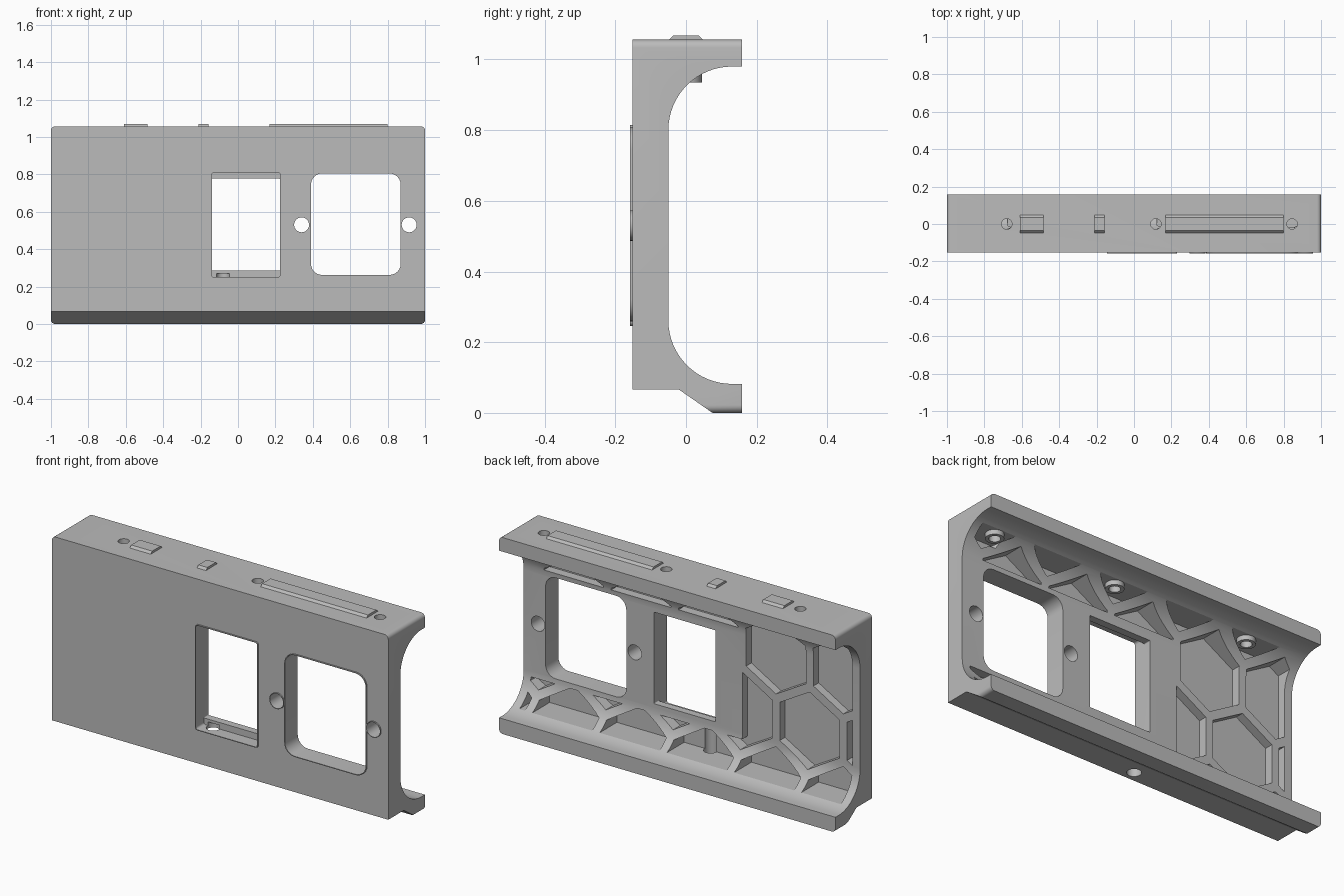
import bpy, bmesh, math

cube = bpy.data.objects.get("Cube")
if cube:
    bpy.data.objects.remove(cube, do_unlink=True)

grey = bpy.data.materials.new("plain_grey")
grey.use_nodes = True
colour = (0.5, 0.5, 0.5, 1)
grey.diffuse_color = colour
grey.node_tree.nodes["Principled BSDF"].inputs["Base Color"].default_value = colour

FRONT, BACK, TOP = -0.152, 0.159, 1.056
WEB, FLOOR = -0.05, -0.095


def prism(name, pts, axis, a, b):
    """Extrude a 2D outline along x, y or z from a to b."""
    place = {"x": lambda p, t: (t, p[0], p[1]),
             "y": lambda p, t: (p[0], t, p[1]),
             "z": lambda p, t: (p[0], p[1], t)}[axis]
    bm = bmesh.new()
    low = [bm.verts.new(place(p, a)) for p in pts]
    high = [bm.verts.new(place(p, b)) for p in pts]
    bm.faces.new(low)
    bm.faces.new(high)
    n = len(pts)
    for i in range(n):
        j = (i + 1) % n
        bm.faces.new((low[i], low[j], high[j], high[i]))
    bmesh.ops.recalc_face_normals(bm, faces=bm.faces)
    mesh = bpy.data.meshes.new(name)
    bm.to_mesh(mesh)
    bm.free()
    mesh.materials.append(grey)
    obj = bpy.data.objects.new(name, mesh)
    bpy.context.collection.objects.link(obj)
    return obj


def arc(cx, cy, r, start, end, steps):
    angles = [math.radians(start + (end - start) * i / steps) for i in range(steps + 1)]
    return [(cx + r * math.cos(t), cy + r * math.sin(t)) for t in angles]


def circle(cx, cy, r, sides=28):
    return arc(cx, cy, r, 0, 360, sides)[:-1]


def rounded(x0, x1, z0, z1, r):
    pts = []
    corners = [(x1 - r, z1 - r), (x0 + r, z1 - r), (x0 + r, z0 + r), (x1 - r, z0 + r)]
    for k, (cx, cz) in enumerate(corners):
        pts += arc(cx, cz, r, 90 * k, 90 * k + 90, 6)
    return pts


def combine(target, tool, how):
    mod = target.modifiers.new(how.lower(), "BOOLEAN")
    mod.operation, mod.solver, mod.object = how, "EXACT", tool
    bpy.context.view_layer.objects.active = target
    bpy.ops.object.modifier_apply(modifier=mod.name)
    bpy.data.objects.remove(tool, do_unlink=True)


def clip(pts, box):
    """Trim a convex outline to a rectangle."""
    x0, x1, z0, z1 = box
    for k, limit, sign in ((0, x0, 1), (0, x1, -1), (1, z0, 1), (1, z1, -1)):
        out = []
        for i, q in enumerate(pts):
            p = pts[i - 1]
            dp, dq = sign * (p[k] - limit), sign * (q[k] - limit)
            if dp * dq < 0:
                t = dp / (dp - dq)
                out.append((p[0] + t * (q[0] - p[0]), p[1] + t * (q[1] - p[1])))
            if dq >= 0:
                out.append(q)
        pts = out
    return pts


def area(pts):
    return abs(sum(pts[i - 1][0] * q[1] - q[0] * pts[i - 1][1] for i, q in enumerate(pts))) / 2


# Channel body: front plate with two flanges and large inner fillets
r = 0.18
profile = [(FRONT, 0.066), (FRONT, TOP), (BACK, TOP), (BACK, 0.98)]
profile += arc(WEB + r, 0.98 - r, r, 90, 180, 16)
profile += arc(WEB + r, 0.082 + r, r, 180, 270, 16)
profile += [(BACK, 0.082), (BACK, 0), (0.075, 0), (-0.02, 0.066)]
body = prism("channel_body", profile, "x", -1, 1)
combine(body, prism("corner_trim", rounded(-1, 1, 0, TOP, 0.022), "y", -0.5, 0.5), "INTERSECT")

# Honeycomb pockets in the back, leaving solid material around the windows
regions = [(-0.955, -0.30, 0.10, 0.96), (-0.31, 0.955, 0.83, 0.96), (-0.31, 0.955, 0.10, 0.235)]
pitch = 0.4
radius = 0.355 / math.sqrt(3)
for row in range(4):
    z = 0.043 + row * pitch * math.sqrt(3) / 2
    for col in range(-3, 4):
        x = -0.1 + pitch * (col + 0.5 * (row % 2))
        hexagon = arc(x, z, radius, 30, 330, 5)
        for box in regions:
            outline = clip(hexagon, box)
            if len(outline) > 2 and area(outline) > 0.0008:
                combine(body, prism("pocket", outline, "y", FLOOR, 0.3), "DIFFERENCE")

# Screw bosses below the top flange
screws = (-0.68, 0.117, 0.845)
for x in screws:
    combine(body, prism("boss", circle(x, 0, 0.045), "z", 0.935, 1.0), "UNION")

# Thin raised rims around the front openings
small = rounded(-0.14, 0.225, 0.25, 0.81, 0.012)
large = rounded(0.39, 0.87, 0.262, 0.805, 0.06)
rims = [rounded(-0.144, 0.229, 0.246, 0.814, 0.014),
        rounded(0.386, 0.874, 0.258, 0.809, 0.063),
        circle(0.34, 0.53, 0.043), circle(0.915, 0.53, 0.043)]
for outline in rims:
    combine(body, prism("rim", outline, "y", -0.159, -0.14), "UNION")

# Windows and round holes; the narrow window has a ledge at top and bottom
cuts = [(small, "y", -0.3, -0.09),
        (rounded(-0.14, 0.225, 0.285, 0.777, 0.004), "y", -0.2, 0.3),
        (large, "y", -0.3, 0.3),
        (circle(0.34, 0.53, 0.04), "y", -0.3, 0.3),
        (circle(0.915, 0.53, 0.04), "y", -0.3, 0.3),
        (circle(-0.08, -0.095, 0.035), "z", 0.0, 0.27)]
cuts += [(circle(x, 0, 0.028), "z", 0.9, 1.2) for x in screws]
for cut in cuts:
    combine(body, prism("cutter", *cut), "DIFFERENCE")

# Low bevelled ridges on top
ridge = [(-0.048, TOP - 0.005), (-0.048, TOP), (-0.036, TOP + 0.012),
         (0.036, TOP + 0.012), (0.048, TOP), (0.048, TOP - 0.005)]
for name, a, b in (("short_ridge", -0.61, -0.485), ("tiny_ridge", -0.21, -0.157),
                   ("long_ridge", 0.168, 0.798)):
    prism(name, ridge, "x", a, b)

bpy.ops.object.select_all(action="DESELECT")
body.select_set(True)
bpy.context.view_layer.objects.active = body
bpy.ops.object.shade_smooth_by_angle(angle=math.radians(25))
